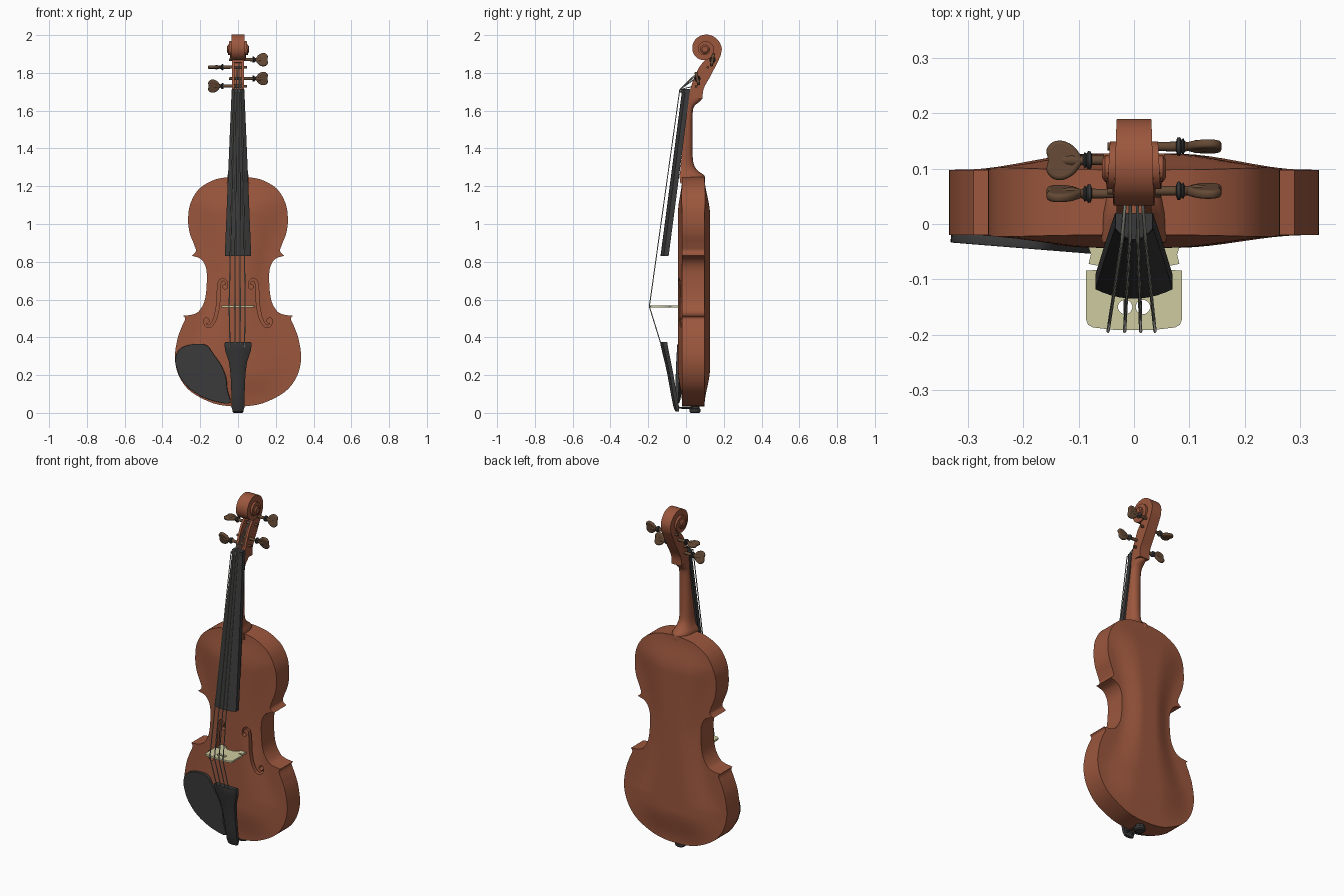
import bpy, bmesh, math
from mathutils import Vector

if "Cube" in bpy.data.objects:
    bpy.data.objects.remove(bpy.data.objects["Cube"])


def material(name, rgb):
    m = bpy.data.materials.new(name)
    m.diffuse_color = (*rgb, 1)
    m.use_nodes = True
    m.node_tree.nodes["Principled BSDF"].inputs["Base Color"].default_value = m.diffuse_color
    return m


VARNISH = material("red_brown_varnish", (.33, .095, .047))
EBONY = material("black_ebony", (.042, .042, .042))
PEGWOOD = material("dark_brown_wood", (.13, .068, .036))
MAPLE = material("pale_maple", (.62, .60, .35))
STEEL = material("grey_string", (.33, .33, .29))


def add(name, data, mat):
    ob = bpy.data.objects.new(name, data)
    data.materials.append(mat)
    bpy.context.collection.objects.link(ob)
    return ob


def loft(name, rings, mat):
    """Skin a list of equal-length closed rings and cap both ends."""
    bm = bmesh.new()
    vs = [[bm.verts.new(p) for p in r] for r in rings]
    n = len(rings[0])
    for a, b in zip(vs, vs[1:]):
        for i in range(n):
            j = (i + 1) % n
            bm.faces.new((a[i], a[j], b[j], b[i]))
    bm.faces.new(vs[0])
    bm.faces.new(vs[-1])
    bmesh.ops.recalc_face_normals(bm, faces=bm.faces)
    me = bpy.data.meshes.new(name)
    bm.to_mesh(me)
    bm.free()
    return add(name, me, mat)


def spline(pts, k=6):
    """Smooth curve through the points."""
    p = [Vector(q) for q in [pts[0], *pts, pts[-1]]]
    out = []
    for i in range(1, len(p) - 2):
        a, b, c, d = p[i - 1:i + 3]
        for s in range(k):
            t = s / k
            out.append(.5 * (2 * b + (c - a) * t + (2 * a - 5 * b + 4 * c - d) * t * t
                             + (3 * b - a - 3 * c + d) * t ** 3))
    return out + [p[-1]]


def plate(name, outlines, depth, mat, bevel=0):
    """Flat filled curve with optional holes, extruded both ways."""
    cu = bpy.data.curves.new(name, 'CURVE')
    cu.dimensions, cu.fill_mode = '2D', 'BOTH'
    cu.extrude, cu.bevel_depth, cu.bevel_resolution = depth, bevel, 2
    for pts in outlines:
        sp = cu.splines.new('POLY')
        sp.points.add(len(pts) - 1)
        for q, p in zip(sp.points, pts):
            q.co = (p[0], p[1], 0, 1)
        sp.use_cyclic_u = True
    return add(name, cu, mat)


def wire(name, pts, radius, mat):
    cu = bpy.data.curves.new(name, 'CURVE')
    cu.dimensions, cu.bevel_depth, cu.bevel_resolution = '3D', radius, 1
    sp = cu.splines.new('POLY')
    sp.points.add(len(pts) - 1)
    for q, p in zip(sp.points, pts):
        q.co = (*p, 1)
    return add(name, cu, mat)


def circle(cx, cy, r, n=20):
    return [(cx + r * math.cos(2 * math.pi * i / n), cy + r * math.sin(2 * math.pi * i / n))
            for i in range(n)]


def smooth(t):
    t = max(0, min(1, t))
    return t * t * (3 - 2 * t)


# Body: half outline (x, z) in three bouts that meet at sharp corners
lower = [(0, .035), (.06, .037), (.145, .056), (.25, .113), (.31, .19), (.334, .285),
         (.322, .385), (.3, .45), (.28, .497), (.29, .514)]
waist = [(.29, .514), (.24, .521), (.206, .54), (.175, .6), (.165, .7), (.17, .77),
         (.197, .815), (.245, .832)]
upper = [(.245, .832), (.223, .855), (.232, .89), (.255, .95), (.264, 1.02), (.253, 1.105),
         (.207, 1.185), (.127, 1.233), (.05, 1.248), (0, 1.25)]
outline = spline(lower) + spline(waist)[1:] + spline(upper)[1:]


def arch(x, z):
    s = min(.31, .165 + .15 * ((z - .7) / .42) ** 2)
    return smooth((s - abs(x)) / (.75 * s)) * smooth((z - .035) / .2) * smooth((1.25 - z) / .2)


rows = []
for x, z in outline:
    xs = [max(x, .01) * (i / 12 - 1) for i in range(25)]
    rows.append([(a, -.02 - .023 * arch(a, z), z) for a in xs]
                + [(a, .098 + .029 * arch(a, z), z) for a in reversed(xs)])
body = loft("body", rows, VARNISH)

# Sound holes cut into the front: a curved stem with a round eye at each end
stem = spline([(.062, .672), (.062, .693), (.08, .707), (.097, .692), (.102, .65), (.105, .58),
               (.118, .51), (.14, .466), (.163, .458), (.176, .478), (.172, .49)], 5)
bpy.context.view_layer.objects.active = body
for s in (-1, 1):
    ribbon = []
    for i, p in enumerate(stem):
        d = (stem[min(i + 1, len(stem) - 1)] - stem[max(i - 1, 0)]).normalized()
        w = .003 + .005 * math.sin(math.pi * i / (len(stem) - 1))
        a, b = p + w * Vector((-d.y, d.x)), p - w * Vector((-d.y, d.x))
        ribbon.append([(s * q.x, y, q.y) for q, y in ((a, -.08), (b, -.08), (b, .02), (a, .02))])
    cutters = [ribbon] + [[[(s * x, y, z) for x, z in circle(*c)] for y in (-.08, .0201)]
                          for c in ((.068, .668, .012), (.167, .489, .014))]
    for rings in cutters:
        cut = loft("sound_hole_cutter", rings, VARNISH)
        cut.hide_render = True
        mod = body.modifiers.new("sound_hole", 'BOOLEAN')
        mod.operation, mod.solver, mod.object = 'DIFFERENCE', 'EXACT', cut
        bpy.ops.object.modifier_apply(modifier=mod.name)
        bpy.data.objects.remove(cut)

# Neck with heel: half-round sections (z, front y, back y, half width)
neck = spline([(1.215, -.03, .1, .06), (1.255, -.034, .098, .056), (1.285, -.03, .06, .045),
               (1.33, -.026, .038, .038), (1.45, -.012, .034, .034), (1.58, .004, .035, .031),
               (1.625, .01, .045, .031), (1.655, .014, .08, .032), (1.69, .018, .088, .032)], 4)
loft("neck", [[(hw * math.cos(math.pi * i / 12), f + (b - f) * math.sin(math.pi * i / 12) ** .7, z)
               for i in range(13)] for z, f, b, hw in neck], VARNISH)


# Pegbox and scroll: one trough-shaped strip that rolls up into a spiral
def trough(f, b, hw, depth):
    f, b = Vector(f), Vector(b)
    g, h = f.lerp(b, depth), hw * .6
    return [(x, *p) for x, p in ((-hw, f), (-hw, b), (hw, b), (hw, f),
                                 (h, f), (h, g), (-h, g), (-h, f))]


box = spline([(.015, 1.665, .088, 1.662), (.022, 1.71, .093, 1.715), (.042, 1.77, .125, 1.775),
              (.07, 1.83, .16, 1.842), (.105, 1.873, .183, 1.89)], 4)
rings = [trough(p[:2], p[2:], .032, .7 if 2 < i < 14 else .01) for i, p in enumerate(box)]
for i in range(65):
    t = i / 32
    r, a = .09 * math.exp(-.6 * t), 2 * math.pi * t
    d = Vector((math.cos(a), math.sin(a)))
    c = Vector((.1, 1.925))
    rings.append(trough(c + d * r * .5, c + d * r, .031 + .012 * t, .01))
loft("pegbox_and_scroll", rings, VARNISH)
loft("scroll_eye", [[(x, y, z) for y, z in circle(.1, 1.925, r)]
                    for x, r in ((-.058, .016), (-.052, .024), (.052, .024), (.058, .016))], VARNISH)


# Fingerboard and tailpiece: arched sections (z, front y, back y, half width)
def arched(name, secs):
    rings = []
    for z, f, b, hw in secs:
        us = [i / 5 - 1 for i in range(11)]
        rings.append([(u * hw, f + .4 * (b - f) * u * u, z) for u in us]
                     + [(hw, b, z), (-hw, b, z)])
    loft(name, rings, EBONY)


arched("fingerboard", [(.83, -.135, -.092, .07), (1.25, -.08, -.037, .053), (1.70, -.022, .02, .034)])
arched("tailpiece", [(.375, -.136, -.1, .068), (.365, -.136, -.098, .073), (.33, -.128, -.092, .068),
                     (.27, -.113, -.08, .048), (.2, -.098, -.066, .039), (.1, -.08, -.05, .035),
                     (.03, -.066, -.038, .034), (.008, -.056, -.038, .028)])
arched("nut", [(1.695, -.032, .02, .034), (1.715, -.028, .02, .033)])

# End button and the loop that holds the tailpiece
loft("end_button", [[(x, y, z) for x, y in circle(0, .048, r)]
                    for z, r in ((0, .024), (.006, .03), (.02, .03), (.024, .024), (.06, .024))], EBONY)
for s in (-1, 1):
    wire("tail_loop", [(s * .015, -.05, .05), (s * .018, -.035, .026), (s * .018, .04, .026)], .005, EBONY)

# Chin rest lying on the lower left of the front
rest = spline([(-.33, .26), (-.325, .31), (-.295, .345), (-.235, .362), (-.17, .358), (-.135, .315),
               (-.09, .25), (-.065, .185), (-.058, .12), (-.043, .055), (-.11, .06), (-.18, .083),
               (-.25, .125), (-.305, .19), (-.33, .26)], 4)[:-1]
chin = plate("chin_rest", [rest], .007, EBONY, .002)
chin.rotation_euler = (math.pi / 2, 0, -.08)
chin.location.y = -.051

# Bridge with side notches, feet and two heart holes
half = [(.02, -.07), (.045, -.055), (.045, -.034), (.085, -.034), (.078, -.055), (.082, -.072),
        (.058, -.077), (.058, -.083), (.087, -.084), (.087, -.172), (.083, -.182), (.074, -.187),
        (.03, -.192)]
bridge = plate("bridge", [half + [(-x, y) for x, y in reversed(half)],
                          circle(-.016, -.15, .013), circle(.016, -.15, .013)], .005, MAPLE)
bridge.location.z = .563

# Pegs: (side, y, z, roll of the head about the shaft)
pegs = [(-1, .055, 1.73, 1.3), (1, .06, 1.77, 1.8), (-1, .115, 1.83, .05), (1, .14, 1.87, 1.4)]
shaft = [(-.048, .007), (.09, .009), (.1, .008), (.112, .012), (.13, .009)]
collar = [(.076, .009), (.078, .016), (.083, .017), (.086, .012), (.089, .015), (.092, .009)]
heart = [(.1, .004), (.112, .02), (.128, .029), (.143, .028), (.152, .018), (.15, .006)]
heart = spline(heart + [(x, -y) for x, y in reversed(heart)], 4)
for s, y, z, roll in pegs:
    for name, prof, mat in (("peg_shaft", shaft, PEGWOOD), ("peg_collar", collar, EBONY)):
        loft(name, [[(s * x, a, b) for a, b in circle(y, z, r, 14)] for x, r in prof], mat)
    head = plate("peg_head", [heart], .002, PEGWOOD, .006)
    head.location = (0, y, z)
    head.rotation_euler = (roll, 0, 0 if s > 0 else math.pi)

# Strings from the tailpiece over bridge and nut to the pegs
for xb, xn, k in ((-.047, -.022, 0), (-.017, -.008, 2), (.012, .007, 3), (.038, .021, 1)):
    wire("string", [(xb * .9, -.128, .35), (xb, -.194, .563), (xn, -.033, 1.712),
                    (xn * .7, pegs[k][1] - .01, pegs[k][2])], .003, STEEL)

# Smooth shading with crisp edges
for ob in bpy.context.scene.objects:
    ob.select_set(ob.type == 'MESH')
bpy.context.view_layer.objects.active = body
bpy.ops.object.shade_smooth_by_angle(angle=math.radians(35))
